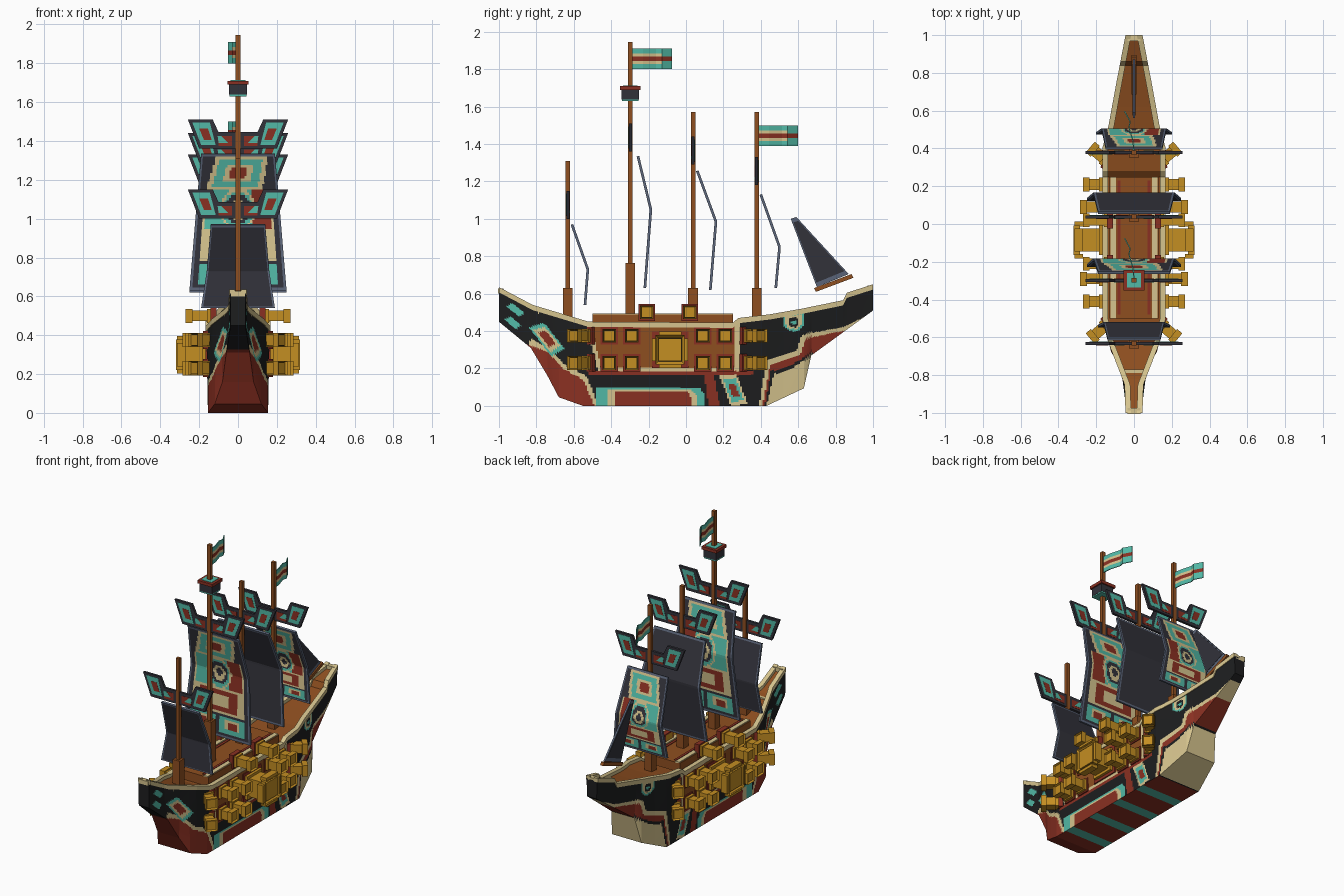
import bpy, bmesh, math
from mathutils import Matrix, Vector

if "Cube" in bpy.data.objects:
    bpy.data.objects.remove(bpy.data.objects["Cube"])

COLORS = {"black": "1D1E1F", "charcoal": "32323A", "slate": "5A6478", "red": "8A3022", "teal": "52B9A6",
          "cream": "D6C48E", "gold": "C48E22", "brown": "8F4F20"}
NAMES = list(COLORS)
BLACK, CHARCOAL, SLATE, RED, TEAL, CREAM, GOLD, BROWN = range(len(NAMES))
MATS = []
for name, code in COLORS.items():
    lin = [((int(code[i:i + 2], 16) / 255 + 0.055) / 1.055) ** 2.4 for i in (0, 2, 4)] + [1]
    m = bpy.data.materials.new(name)
    m.use_nodes = True
    m.diffuse_color = lin
    m.node_tree.nodes["Principled BSDF"].inputs["Base Color"].default_value = lin
    MATS.append(m)


def finish(name, bm, mirror=False, solid=0):
    bmesh.ops.recalc_face_normals(bm, faces=bm.faces)
    me = bpy.data.meshes.new(name)
    bm.to_mesh(me)
    bm.free()
    for m in MATS:
        me.materials.append(m)
    ob = bpy.data.objects.new(name, me)
    bpy.context.collection.objects.link(ob)
    if mirror:
        ob.modifiers.new("mirror", "MIRROR").use_mirror_merge = False
    if solid:
        mod = ob.modifiers.new("thickness", "SOLIDIFY")
        mod.thickness, mod.offset = solid, 0
    return ob


def box(bm, lo, hi, mat, mtx=Matrix()):
    lo, hi = Vector(lo), Vector(hi)
    t = Matrix.Translation((lo + hi) / 2) @ Matrix.Diagonal((hi - lo).to_4d())
    vs = bmesh.ops.create_cube(bm, size=1, matrix=mtx @ t)["verts"]
    faces = list({f for v in vs for f in v.link_faces})
    for f in faces:
        f.material_index = mat
    return faces


def prism(bm, pts, half, place, mat):
    a, b = ([bm.verts.new(place(p, q, s * half)) for p, q in pts] for s in (-1, 1))
    faces = [bm.faces.new(a), bm.faces.new(b)]
    faces += [bm.faces.new((a[i - 1], a[i], b[i], b[i - 1])) for i in range(len(a))]
    for f in faces:
        f.material_index = mat


def interp(pts, t):
    for (a, p), (b, q) in zip(pts, pts[1:]):
        if t <= b:
            return p + (q - p) * max(0, t - a) / (b - a)
    return pts[-1][1]


def scaled(pts, k):
    cx, cy = (sum(p[i] for p in pts) / len(pts) for i in (0, 1))
    return [(cx + (x - cx) * k, cy + (y - cy) * k) for x, y in pts]


def inside(pts, x, y):
    hit = False
    for (a, b), (c, d) in zip(pts, pts[1:] + pts[:1]):
        if (b > y) != (d > y) and x < a + (c - a) * (y - b) / (d - b):
            hit = not hit
    return hit


# Hull lines along its length: keel height, rail height, half widths
KEEL = [(-1, .45), (-.83, .31), (-.74, .16), (-.68, .046), (-.55, 0), (.43, 0), (.63, .094), (.67, .27), (1, .51)]
RAIL = [(-1, .635), (-.82, .54), (-.52, .45), (.25, .445), (.28, .47), (.45, .49), (.62, .52), (.84, .565), (.86, .605), (1, .65)]
TOP_W = [(-1, .04), (-.85, .045), (-.63, .13), (-.5, .163), (.4, .163), (.52, .13), (.75, .088), (1, .04)]
KEEL_W = [(-1, .038), (-.83, .06), (-.74, .08), (-.68, .12), (-.55, .155), (.43, .155), (.63, .11), (.67, .085), (1, .035)]

# Painted areas of the hull, later ones on top
PAINT = [(CREAM, [(-.83, .36), (-.73, .31), (-.65, .22), (-.53, .16), (-.47, 0), (-1, 0)]),
         (RED, [(-.86, .33), (-.74, .29), (-.66, .2), (-.55, .14), (-.49, 0), (-1, 0)]),
         (CREAM, [(.39, 0), (.43, .24), (.59, .29), (.62, .38), (.85, .425), (1, .5), (1, 0)]),
         (RED, [(.41, 0), (.45, .22), (.61, .27), (.64, .36), (.86, .405), (1, .48), (1, 0)]),
         (BLACK, [(.42, 0), (.455, .185), (.55, .21), (.68, .29), (.8, 0)]),
         (CREAM, [(.43, 0), (.47, .17), (.55, .19), (.67, .27), (.8, 0)]),
         (RED, [(-.52, .165), (-.52, .19), (.36, .19), (.36, .165)]),
         (CREAM, [(-.55, .5), (-.47, .185), (.285, .185), (.285, .5)]),
         (BROWN, [(-.52, .5), (-.455, .205), (.262, .205), (.262, .5)]),
         (RED, [(.12, 0), (.18, 0), (.15, .16), (.1, .16)])]


def nest(pts, *rings):
    PAINT.extend((mat, scaled(pts, k)) for mat, k in rings)


nest([(-.48, -.1), (-.48, .1), (.07, .1), (.1, .06), (.1, -.1)], (TEAL, 1), (CREAM, .82), (RED, .7))
nest([(.18, .16), (.27, .17), (.33, .01), (.24, 0)], (CREAM, 1), (TEAL, .75), (RED, .42))
nest([(-.84, .42), (-.76, .445), (-.65, .31), (-.72, .265)], (TEAL, 1), (CREAM, .75), (RED, .5))
nest([(-.96, .53), (-.93, .55), (-.865, .5), (-.89, .475)], (TEAL, 1))
nest([(-.97, .46), (-.94, .48), (-.88, .43), (-.91, .41)], (TEAL, 1))
nest([(.52, .5), (.52, .43), (.55, .4), (.6, .4), (.63, .43), (.63, .5)], (TEAL, 1), (CREAM, .75), (BLACK, .5), (TEAL, .2))


def hull_color(y, z):
    color = BLACK
    for mat, pts in PAINT:
        if inside(pts, y, z):
            color = mat
    return color


# Hull shell
bm = bmesh.new()
COLS, ROWS = 200, 44
rings = []
for i in range(COLS + 1):
    y = -1 + 2 * i / COLS
    k, r, wk, wt = (interp(c, y) for c in (KEEL, RAIL, KEEL_W, TOP_W))
    side = [(wk + (wt - wk) * j / ROWS, y, k + (r - .02 - k) * j / ROWS) for j in range(ROWS + 1)]
    rings.append([bm.verts.new(p) for p in side[::-1]] + [bm.verts.new((-x, b, c)) for x, b, c in side])
for a, b in zip(rings, rings[1:]):
    for j in range(2 * ROWS + 1):
        f = bm.faces.new((a[j], a[j + 1], b[j + 1], b[j]))
        c = f.calc_center_median()
        f.material_index = hull_color(c.y, c.z)
        if j == ROWS and -.5 < c.y < .41:
            f.material_index = TEAL if (c.y + .46) % .22 < .07 else RED
for ring in (rings[0], rings[-1]):
    bm.faces.new(ring)
finish("hull", bm)

# Rail around the hull and the deck inside it
bm, deck = bmesh.new(), bmesh.new()
last = old = None
for y in sorted({p[0] for p in RAIL + TOP_W}):
    w, z = interp(TOP_W, y) + .005, interp(RAIL, y)
    new = [bm.verts.new(p) for p in ((w, y, z - .028), (w, y, z), (w - .03, y, z), (w - .03, y, z - .028))]
    row = [deck.verts.new((s * (w - .005), y, z - .022)) for s in (-1, 1)]
    if last:
        for j in range(4):
            bm.faces.new((last[j - 1], last[j], new[j], new[j - 1]))
        deck.faces.new(old + row[::-1]).material_index = BROWN
    else:
        bm.faces.new(new)
    last, old = new, row
bm.faces.new(last)
for f in bm.faces:
    f.material_index = CREAM
finish("rail", bm, mirror=True)
for y in (-.99, .985):
    box(deck, (-.035, y - .015, interp(RAIL, y) - .03), (.035, y + .015, interp(RAIL, y) - .002), CREAM)
box(deck, (-.07, -.79, .49), (.07, -.77, .512), CREAM)
finish("deck", deck)

# Raised middle deck with trim strips
bm = bmesh.new()
box(bm, (-.13, -.5, .4), (.13, .25, .488), BROWN)
for s in (-1, 1):
    box(bm, (s * .11 - .015, -.5, .485), (s * .11 + .015, .25, .495), CREAM)
    box(bm, (s * .08 - .008, -.48, .485), (s * .08 + .008, .23, .492), RED)
finish("middle_deck", bm)


# Guns: a barrel, collar and hollow muzzle pointing outwards, on a red mount
def gun(name, y, z, half, reach, turn=0, x=.155):
    bm = bmesh.new()
    mtx = Matrix.Translation((x, y, z)) @ Matrix.Rotation(math.radians(turn), 4, "Z")
    k = half * .78
    box(bm, (-.02, -half * 1.25, -half * 1.25), (.012, half * 1.25, half * 1.25), RED, mtx)
    box(bm, (-.02, -half, -half), (.03, half, half), GOLD, mtx)
    box(bm, (0, -k, -k), (reach - .01, k, k), GOLD, mtx)
    faces = box(bm, (reach - .035, -half, -half), (reach, half, half), GOLD, mtx)
    out = mtx.to_3x3() @ Vector((1, 0, 0))
    front = max(faces, key=lambda f: f.calc_center_median().dot(out))
    bmesh.ops.inset_region(bm, faces=[front], thickness=half * .27)
    front.material_index = BLACK
    bmesh.ops.translate(bm, verts=front.verts, vec=-.02 * out)
    return finish(name, bm, mirror=True)


for row, z in (("lower", .23), ("upper", .375)):
    for i, y in enumerate((-.41, -.29, .09, .21)):
        gun(f"{row}_gun_{i + 1}", y, z, .037, .115 if i in (0, 3) else .13)
    gun(f"{row}_bow_gun", -.53, z, .037, .12, -40, .14)
    gun(f"{row}_stern_gun", .33, z, .037, .12, 40, .14)
for i, y in enumerate((-.21, .02)):
    gun(f"deck_gun_{i + 1}", y, .5, .036, .14, 0, .13)
gun("great_gun", -.085, .3, .078, .165)
bm = bmesh.new()
for a, b in ((.092, .06), (.06, .092)):
    for s in (-1, 1):
        if a > b:
            box(bm, (.27, -.085 + s * .085 - .012, .3 - b), (.315, -.085 + s * .085 + .012, .3 + b), GOLD)
        else:
            box(bm, (.27, -.085 - a, .3 + s * .085 - .012), (.315, -.085 + a, .3 + s * .085 + .012), GOLD)
finish("great_gun_bands", bm, mirror=True)


# Sails: a grid bent at the middle, framed, with optional painted emblem
def emblem(u, v):
    a, r = abs(u), math.hypot(u * .5, (v - .42) * 1.3)
    if r < .21:
        return CHARCOAL if r < .055 or .1 < r < .145 else CREAM if r < .1 or r > .18 else TEAL
    if v < .27:
        e = max(abs(u + (v - .15) * .8) / .7, abs(v - .15) / .12)
        return CHARCOAL if e > 1 else CREAM if e > .82 else TEAL if e > .5 else CREAM if e > .3 else RED
    if v < .56:
        return CHARCOAL if a > .85 else CREAM if a > .75 else TEAL if u < .35 else RED
    if v < .8:
        e = max(a / .85, abs(v - .68) / .12)
        return CHARCOAL if e > 1 else CREAM if e > .75 else RED if e > .4 else CREAM
    e = max(abs(a - .45) / .4, abs(v - .88) / .075)
    return CHARCOAL if e > 1 else TEAL if e > .6 else CREAM if e > .35 else RED


def sail(name, profile, w0, w1, painted):
    bm = bmesh.new()
    nu, nv = 36, 48
    ys, zs = ([(t, p[i]) for t, p in zip((0, .42, 1), profile)] for i in (0, 1))
    grid = [[bm.verts.new(((2 * i / nu - 1) * (w0 + (w1 - w0) * j / nv), interp(ys, j / nv), interp(zs, j / nv)))
             for i in range(nu + 1)] for j in range(nv + 1)]
    for j in range(nv):
        for i in range(nu):
            f = bm.faces.new((grid[j][i], grid[j][i + 1], grid[j + 1][i + 1], grid[j + 1][i]))
            edge = i in (0, nu - 1) or j in (0, nv - 1)
            u, v = (2 * i + 1) / nu - 1, (j + .5) / nv
            f.material_index = SLATE if edge else emblem(u, v) if painted else CHARCOAL
    finish(name, bm, solid=.014)


# Flags: rippled strips with a red core
def flag(name, y0, z0):
    bm = bmesh.new()
    path = [(0, 0), (-.006, .06), (-.027, .13), (-.02, .16), (-.05, .215)]
    heights = (0, .027, .043, .067, .083, .11)
    rows = [[bm.verts.new((x, y0 + y, z0 + h)) for h in heights] for x, y in path]
    for i in range(len(path) - 1):
        for j, mat in enumerate((TEAL, CREAM, RED, CREAM, TEAL)):
            f = bm.faces.new((rows[i][j], rows[i + 1][j], rows[i + 1][j + 1], rows[i][j + 1]))
            f.material_index = TEAL if i == 3 and j != 2 else mat
    finish(name, bm, solid=.006)


# Masts, each with a winged crest and a sail
WING = [(0, 0), (.2, 0), (.258, .15), (.13, .15), (.1, .085), (0, .085)]
MASTS = [("fore", -.632, 1.31, .63, 1.0, [(-.61, .97), (-.525, .73), (-.54, .54)], .14, .19, False),
         ("main", -.298, 1.945, .765, 1.36, [(-.257, 1.335), (-.188, 1.05), (-.22, .63)], .19, .25, True),
         ("middle", .038, 1.57, .63, 1.29, [(.06, 1.257), (.16, .985), (.13, .62)], .19, .25, False),
         ("rear", .378, 1.57, .63, 1.18, [(.40, 1.13), (.5, .85), (.48, .63)], .15, .2, True)]
for name, y, top, foot, crest, profile, w0, w1, painted in MASTS:
    bm = bmesh.new()
    box(bm, (-.012, y - .012, .3), (.012, y + .012, top), BROWN)
    box(bm, (-.026, y - .026, .3), (.026, y + .026, foot), BROWN)
    finish(name + "_mast", bm)
    bm = bmesh.new()
    at = lambda x, z, d: (x, y + d, crest + z)
    prism(bm, WING, .008, at, CHARCOAL)
    prism(bm, [(.115, .02), (.19, .02), (.235, .135), (.145, .135)], .0095, at, TEAL)
    prism(bm, [(.135, .045), (.175, .045), (.2, .105), (.155, .105)], .0105, at, RED)
    prism(bm, [(.03, .015), (.1, .015), (.105, .065), (.03, .065)], .0095, at, RED)
    prism(bm, [(.05, .03), (.1, .03), (.105, .065), (.085, .065)], .0105, at, TEAL)
    finish(name + "_crest", bm, mirror=True)
    sail(name + "_sail", profile, w0, w1, painted)
flag("main_flag", -.29, 1.8)
flag("rear_flag", .382, 1.39)

# Lookout on the main mast
bm = bmesh.new()
for half, z0, z1, mat in ((.045, 1.63, 1.64, TEAL), (.046, 1.638, 1.7, CHARCOAL), (.055, 1.69, 1.71, RED), (.038, 1.705, 1.713, TEAL)):
    box(bm, (-half, -.298 - half, z0), (half, -.298 + half, z1), mat)
finish("lookout", bm)

# Stern sail and its boom
bm = bmesh.new()
lengthwise = lambda p, q, d: (d, p, q)
cloth = [(.56, 1.0), (.59, 1.01), (.87, .705), (.7, .635)]
prism(bm, cloth, .006, lengthwise, SLATE)
prism(bm, scaled(cloth, .88), .008, lengthwise, CHARCOAL)
prism(bm, [(.685, .63), (.885, .705), (.895, .685), (.695, .61)], .012, lengthwise, BROWN)
finish("stern_sail", bm)
